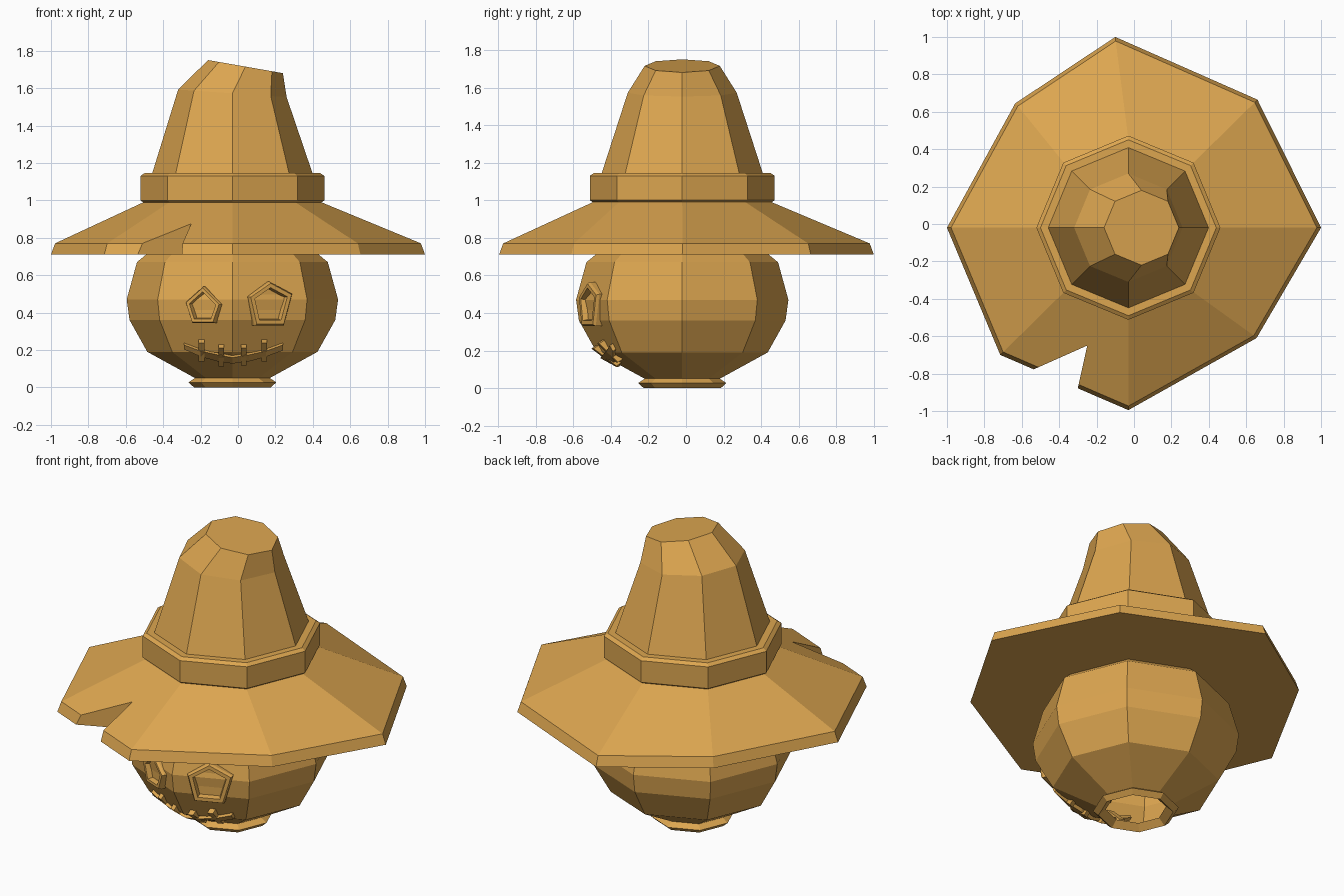
import bpy, bmesh, math
from mathutils import Vector

if "Cube" in bpy.data.objects:
    bpy.data.objects.remove(bpy.data.objects["Cube"])

CX, CY = -0.03, -0.02                 # axis shared by head and hat
S, C = math.sin(math.pi / 8), math.cos(math.pi / 8)
mat = bpy.data.materials.new("warm_orange")
mat.diffuse_color = (0.72, 0.38, 0.08, 1)
mat.use_nodes = True
mat.node_tree.nodes["Principled BSDF"].inputs["Base Color"].default_value = mat.diffuse_color


def loft(name, rings, cap_start=True, cap_end=True):
    """Skin a list of equal-length point rings into a flat-shaded mesh."""
    bm = bmesh.new()
    vs = [[bm.verts.new(p) for p in r] for r in rings]
    n = len(vs[0])
    for a, b in zip(vs, vs[1:]):
        for i in range(n):
            j = (i + 1) % n
            bm.faces.new((a[i], a[j], b[j], b[i]))
    if cap_start:
        bm.faces.new(vs[0][::-1])
    if cap_end:
        bm.faces.new(vs[-1])
    bmesh.ops.recalc_face_normals(bm, faces=bm.faces)
    me = bpy.data.meshes.new(name)
    bm.to_mesh(me)
    bm.free()
    me.materials.append(mat)
    ob = bpy.data.objects.new(name, me)
    bpy.context.collection.objects.link(ob)
    return ob


def octagon(r, z, cx=CX, tilt=0.0):
    pts = []
    for k in range(8):
        a = k * math.pi / 4
        dx = r * math.cos(a)
        pts.append((cx + dx, CY + r * math.sin(a), z + tilt * dx))
    return pts


# Head: hollow eight-sided pumpkin with an open foot ring
HEAD = [(.20, .05), (.455, .19), (.55, .36), (.565, .47), (.51, .67), (.455, .715), (.40, .74)]
FOOT = [(.165, .035), (.205, .0), (.235, .027)]
loft("pumpkin_head", [octagon(r, z) for r, z in FOOT + HEAD], False, True)

# Hat brim: irregular octagon, flat underneath
RIM = [(1.0, -.02), (.66, .665), (-.10, 1.0), (-.635, .645),
       (-1.0, -.02), (-.715, -.70), (-.03, -.995), (.655, -.61)]
brim = loft("hat_brim", [
    [(x, y, .71) for x, y in RIM],
    [(x * .978, y * .978, .77) for x, y in RIM],
    octagon(.475, .99)])

# Torn notch in the brim
notch = [(-.25, -.65), (-.33, -1.01), (-.70, -.85)]
cutter = loft("notch_cutter", [[(x, y, z) for x, y in notch] for z in (.5, 1.1)])
cutter.hide_render = True
cutter.hide_viewport = True
mod = brim.modifiers.new("notch", 'BOOLEAN')
mod.operation = 'DIFFERENCE'
mod.solver = 'EXACT'
mod.object = cutter

# Hat band and crown with a slanted top
loft("hat_band", [octagon(.47, .985), octagon(.492, 1.0), octagon(.492, 1.13), octagon(.47, 1.145)])
loft("hat_crown", [octagon(.43, 1.14), octagon(.29, 1.572, CX, -.07),
                   octagon(.20, 1.715, .04, -.175)])


# Eyes: raised pentagon frames lying on the two front facets
def eye(name, outline, side):
    nrm = Vector((side * S, -C, 0))
    face = 0.545
    outer = []
    for x, z in outline:
        y = CY - (face - side * (x - CX) * S) / C
        outer.append(Vector((x, y, z)))
    mid = sum(outer, Vector()) / len(outer)

    def ring(scale, depth):
        return [mid + (p - mid) * scale - nrm * depth for p in outer]
    loft(name, [ring(1.0, .09), ring(1.0, .015), ring(.93, 0), ring(.74, 0), ring(.68, .03)])


eye("left_eye", [(-.19, .54), (-.285, .455), (-.25, .345), (-.13, .345), (-.095, .445)], -1)
eye("right_eye", [(.175, .565), (.295, .50), (.25, .33), (.095, .33), (.06, .485)], 1)


# Mouth: curved strip hugging the lower front of the head
def surface(x, z, out=0.0):
    for (r0, z0), (r1, z1) in zip(HEAD, HEAD[1:]):
        if z <= z1:
            r = r0 + (r1 - r0) * (z - z0) / (z1 - z0)
            break
    return Vector((x, CY - (r - abs(x - CX) * S / C), z)) + Vector((0, -.75, -.5)) * out


rings = []
for x, top, bottom in [(-.29, .238, .215), (-.20, .205, .175), (-.11, .185, .15),
                       (-.03, .170, .138), (.06, .185, .15), (.15, .205, .175), (.24, .238, .208)]:
    rings.append([surface(x, top, -.02), surface(x, top, .022),
                  surface(x, bottom, .022), surface(x, bottom, -.02)])
loft("mouth", rings)

# Stitches crossing the mouth
for i, (x, low, high) in enumerate([(-.195, .155, .255), (-.09, .13, .228),
                                    (.03, .135, .228), (.14, .155, .255)]):
    rings = []
    for z in (low, high):
        rings.append([surface(x + dx, z, out) for dx, out in
                      [(-.015, -.015), (.015, -.015), (.015, .035), (-.015, .035)]])
    loft(f"stitch_{i + 1}", rings)
